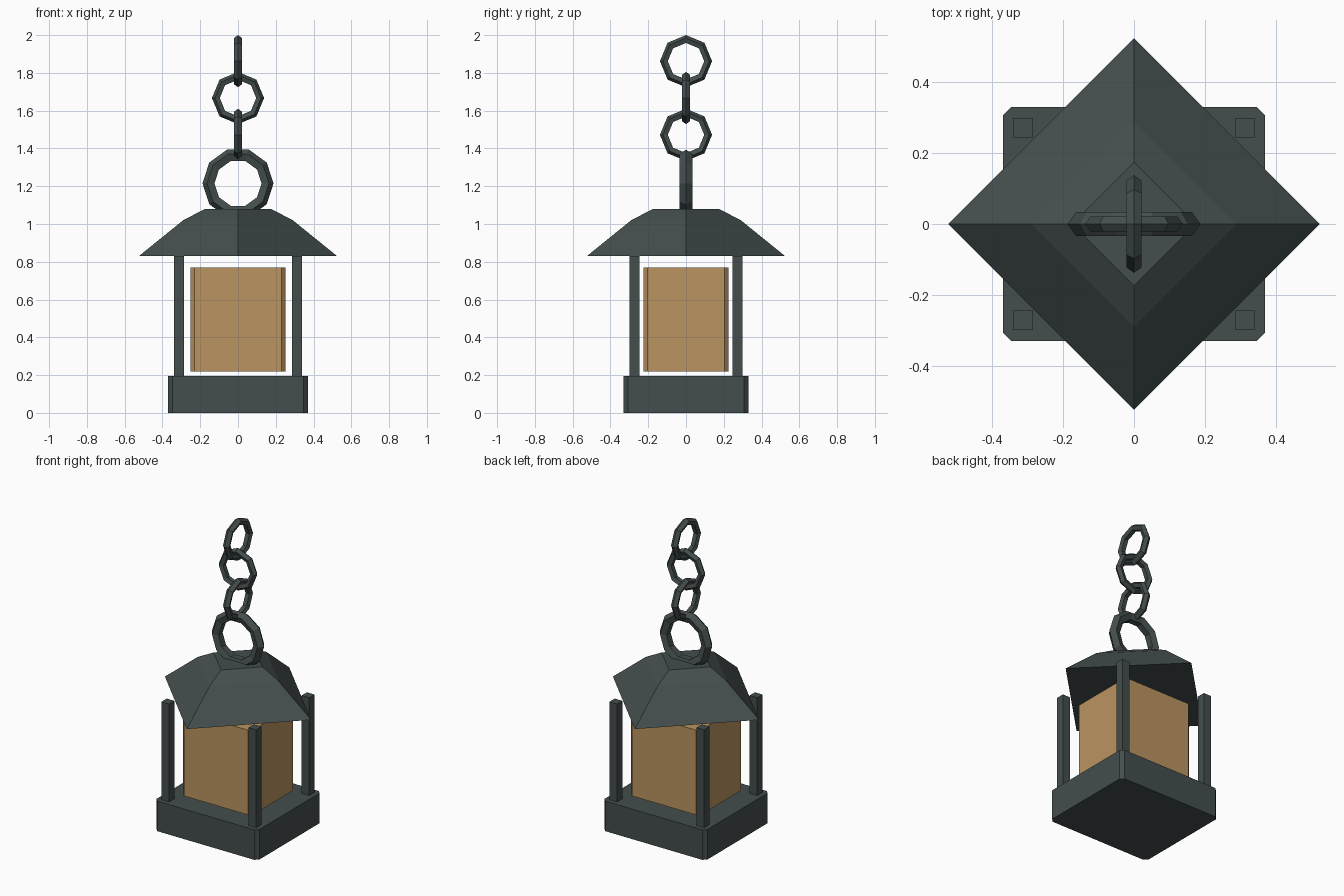
import bpy, bmesh
from math import pi, cos, sin

if "Cube" in bpy.data.objects:
    bpy.data.objects.remove(bpy.data.objects["Cube"])

def material(name, rgb):
    m = bpy.data.materials.new(name)
    m.diffuse_color = (*rgb, 1)
    m.use_nodes = True
    m.node_tree.nodes["Principled BSDF"].inputs["Base Color"].default_value = m.diffuse_color
    return m

IRON = material("dark_iron", (0.058, 0.075, 0.075))
AMBER = material("amber_glass", (0.50, 0.30, 0.12))

def add(name, bm, mat):
    bmesh.ops.recalc_face_normals(bm, faces=bm.faces)
    me = bpy.data.meshes.new(name)
    bm.to_mesh(me)
    bm.free()
    me.materials.append(mat)
    ob = bpy.data.objects.new(name, me)
    bpy.context.collection.objects.link(ob)
    return ob

def loft(name, sections, mat):
    """Stack of (outline, z) sections, capped at both ends."""
    bm = bmesh.new()
    rings = [[bm.verts.new((x, y, z)) for x, y in pts] for pts, z in sections]
    n = len(rings[0])
    for a, b in zip(rings, rings[1:]):
        for i in range(n):
            j = (i + 1) % n
            bm.faces.new((a[i], a[j], b[j], b[i]))
    bm.faces.new(rings[0])
    bm.faces.new(rings[-1])
    return add(name, bm, mat)

def chamfered(x, y, c):
    return [(x - c, -y), (x, -y + c), (x, y - c), (x - c, y),
            (-x + c, y), (-x, y - c), (-x, -y + c), (-x + c, -y)]

def diamond(r):
    return [(r, 0), (0, r), (-r, 0), (0, -r)]

def ring(name, z, major, minor, sides, section, along_x):
    """Upright low-poly ring with one ridge facing outward."""
    bm = bmesh.new()
    loops = []
    for i in range(sides):
        a = 2 * pi * i / sides
        loop = []
        for k in range(section):
            t = 2 * pi * k / section
            r, w = major + minor * cos(t), minor * sin(t)
            u, v = r * cos(a), z + r * sin(a)
            loop.append(bm.verts.new((u, w, v) if along_x else (w, u, v)))
        loops.append(loop)
    for i in range(sides):
        a, b = loops[i], loops[(i + 1) % sides]
        for k in range(section):
            m = (k + 1) % section
            bm.faces.new((a[k], a[m], b[m], b[k]))
    return add(name, bm, IRON)

# Base block and glass body
loft("base", [(chamfered(0.37, 0.33, 0.022), z) for z in (0, 0.195)], IRON)
loft("glass", [(chamfered(0.252, 0.225, 0.022), z) for z in (0.22, 0.77)], AMBER)

# Corner posts
for sx, nx in ((-1, "left"), (1, "right")):
    for sy, ny in ((-1, "front"), (1, "back")):
        pts = [(sx * 0.3125 + dx * 0.0275, sy * 0.2725 + dy * 0.0275)
               for dx, dy in ((-1, -1), (1, -1), (1, 1), (-1, 1))]
        loft(f"{ny}_{nx}_post", [(pts, 0.19), (pts, 0.83)], IRON)

# Two-pitch roof turned 45 degrees
loft("roof", [(diamond(0.525), 0.83), (diamond(0.29), 1.02),
              (diamond(0.175), 1.08)], IRON)

# Hanging ring and chain links
ring("hanging_ring", 1.215, 0.153, 0.035, 10, 5, True)
for i in range(3):
    ring(f"chain_link_{i + 1}", 1.472 + 0.195 * i, 0.115, 0.023, 8, 5, i == 1)
